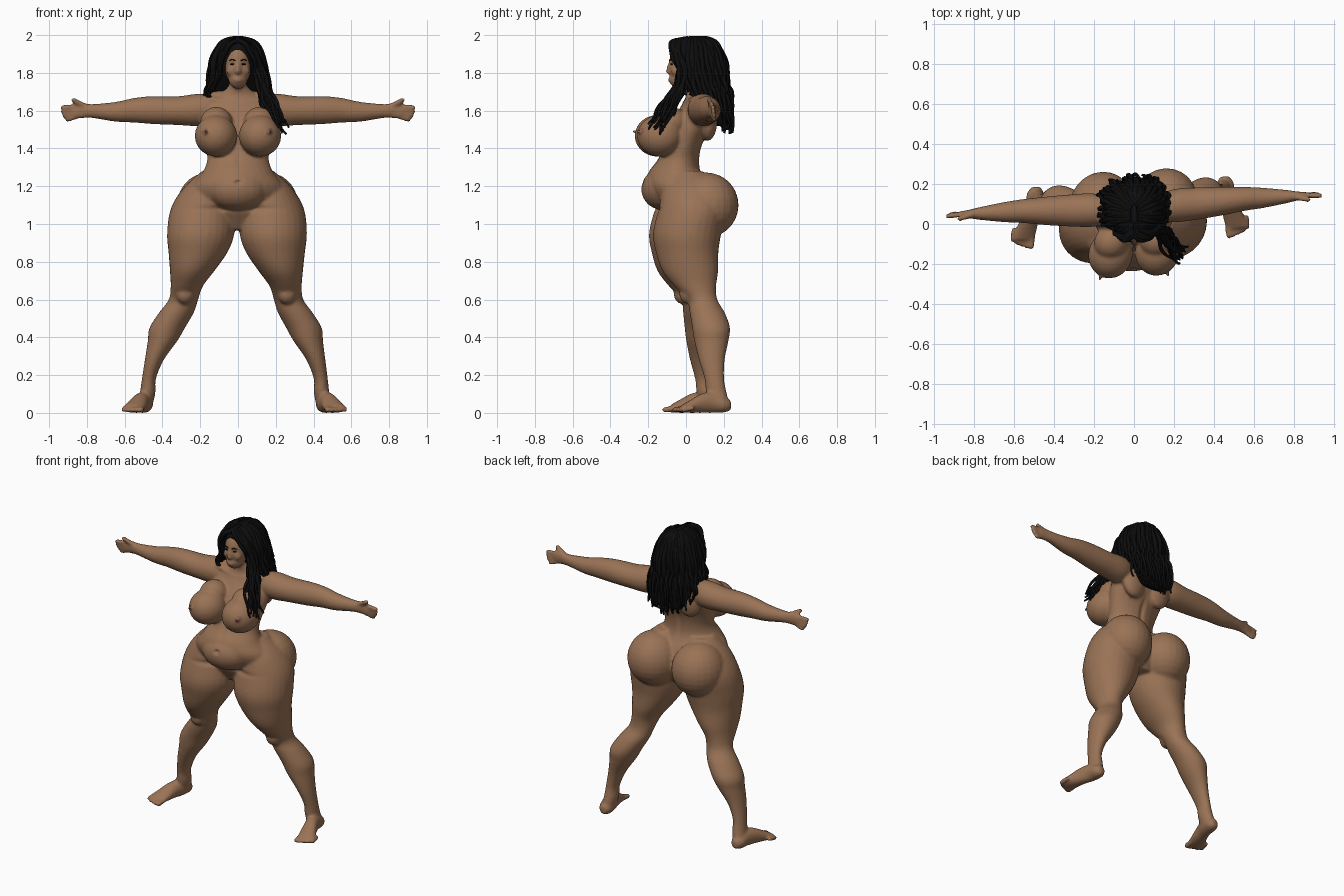
import bpy, bmesh, math, random
from mathutils import Vector

random.seed(4)
if "Cube" in bpy.data.objects:
    bpy.data.objects.remove(bpy.data.objects["Cube"])


def material(name, color):
    m = bpy.data.materials.new(name)
    m.use_nodes = True
    m.diffuse_color = (*color, 1)
    node = m.node_tree.nodes["Principled BSDF"]
    node.inputs["Base Color"].default_value = (*color, 1)
    node.inputs["Roughness"].default_value = 0.7
    return m


SKIN = material("brown skin", (0.32, 0.17, 0.092))
DARK_SKIN = material("darker skin", (0.24, 0.115, 0.07))
BLACK = material("black hair", (0.004, 0.004, 0.004))
X, Y, Z = Vector((1, 0, 0)), Vector((0, 1, 0)), Vector((0, 0, 1))


def spline(keys, steps=4):
    """Smooth interpolation through rows of numbers."""
    rows = [Vector(k) for k in keys]
    out = []
    for i in range(len(rows) - 1):
        a, b, c, d = rows[max(i - 1, 0)], rows[i], rows[i + 1], rows[min(i + 2, len(rows) - 1)]
        for k in range(steps):
            t = k / steps
            out.append(b + (c - a) * (t / 2) + (a * 2 - b * 5 + c * 4 - d) * (t * t / 2)
                       + (b * 3 - a - c * 3 + d) * (t ** 3 / 2))
    return out + [rows[-1]]


def skin(bm, sections, u, v, n):
    """Join elliptical sections (x, y, z, radius u, radius v) into a closed tube."""
    rings = []
    for x, y, z, ru, rv in sections:
        centre = Vector((x, y, z))
        angles = [math.tau * i / n for i in range(n)]
        rings.append([bm.verts.new(centre + u * (ru * math.cos(a)) + v * (rv * math.sin(a))) for a in angles])
    for r, s in zip(rings, rings[1:]):
        for i in range(n):
            j = (i + 1) % n
            bm.faces.new((r[i], r[j], s[j], s[i]))
    bm.faces.new(rings[0][::-1])
    bm.faces.new(rings[-1])


def loft(bm, keys, u, v, side=1):
    skin(bm, [(k[0] * side, *k[1:]) for k in spline(keys)], u, v, 28)


def blob(bm, centre, radii, side=1):
    x, y, z = centre
    rx, ry, rz = radii
    sections = []
    for i in range(15):
        a = math.pi * i / 14
        r = max(math.sin(a), .05)
        sections.append((x * side, y, z - rz * math.cos(a), rx * r, ry * r))
    skin(bm, sections, X, Y, 24)


def rod(bm, a, b, r, side):
    """Straight capsule from a to b."""
    a, b = Vector((a[0] * side, *a[1:])), Vector((b[0] * side, *b[1:]))
    axis = (b - a).normalized()
    u = axis.orthogonal().normalized()
    ends = [(a - axis * r, .2), (a - axis * r * .6, .8), (a, 1), (b, 1), (b + axis * r * .6, .8), (b + axis * r, .2)]
    skin(bm, [(*p, r * k, r * k) for p, k in ends], u, axis.cross(u), 10)


def finish(bm, name, *mats):
    bmesh.ops.recalc_face_normals(bm, faces=bm.faces)
    me = bpy.data.meshes.new(name)
    bm.to_mesh(me)
    bm.free()
    for m in mats:
        me.materials.append(m)
    me.polygons.foreach_set("use_smooth", [True] * len(me.polygons))
    ob = bpy.data.objects.new(name, me)
    bpy.context.collection.objects.link(ob)
    return ob


# Torso, neck and head
bm = bmesh.new()
loft(bm, [(0, .02, .97, .1, .09), (0, .01, 1.08, .25, .15), (0, -.04, 1.19, .25, .165),
          (0, -.06, 1.27, .19, .14), (0, -.04, 1.34, .163, .11), (0, -.015, 1.42, .175, .1),
          (0, .02, 1.52, .195, .115), (0, .06, 1.62, .19, .088), (0, .065, 1.68, .11, .065),
          (0, .045, 1.73, .052, .055), (0, .02, 1.8, .05, .05)], X, Y)
blob(bm, (0, -.1, 1.185), (.165, .137, .12))
blob(bm, (0, -.008, 1.84), (.07, .083, .115))
blob(bm, (0, -.036, 1.765), (.05, .052, .05))
blob(bm, (0, .05, 1.87), (.085, .1, .1))
rod(bm, (0, -.088, 1.845), (0, -.1, 1.808), .009, 1)
blob(bm, (0, -.093, 1.803), (.017, .012, .009))
blob(bm, (0, -.085, 1.768), (.024, .011, .006))
blob(bm, (0, -.083, 1.757), (.02, .012, .007))

LEG = [(.12, 0, 1.28, .07, .08), (.163, .02, 1.19, .125, .15), (.185, .02, 1.08, .168, .175),
       (.192, -.005, .95, .178, .18), (.205, -.005, .85, .156, .165), (.235, .01, .75, .117, .147),
       (.262, .035, .67, .085, .11), (.278, .07, .6, .078, .08), (.315, .095, .53, .092, .093),
       (.362, .113, .45, .094, .1), (.386, .113, .38, .078, .09), (.428, .113, .28, .05, .068),
       (.455, .125, .18, .037, .052), (.46, .135, .11, .041, .054), (.475, .15, .04, .042, .055)]
FOOT = [(.472, .212, .04, .02, .025), (.474, .18, .043, .042, .04), (.48, .12, .055, .045, .055),
        (.5, .06, .052, .046, .052), (.52, 0, .036, .054, .036), (.538, -.05, .022, .06, .021)]
ARM = [(.1, .07, 1.615, .06, .06), (.2, .08, 1.605, .083, .085), (.32, .085, 1.6, .08, .076),
       (.45, .09, 1.603, .07, .074), (.55, .095, 1.602, .06, .065), (.65, .095, 1.594, .05, .052),
       (.77, .095, 1.598, .032, .037), (.82, .095, 1.6, .022, .04), (.87, .095, 1.593, .016, .04)]

for s in (1, -1):
    # Limbs, toes and fingers
    loft(bm, LEG, X, Y, s)
    loft(bm, FOOT, X, Z, s)
    loft(bm, ARM, Y, Z, s)
    blob(bm, (.27, 0, .63), (.05, .05, .055), s)
    for i in range(5):
        toe = Vector((.494 + .023 * i, -.085 + .0024 * i * i, .016))
        rod(bm, toe + Vector((-.004, .05, .008)), toe, .0125 if i else .016, s)
    for i in range(4):
        root = (.85, .095, 1.622 - .018 * i)
        tip = (.93 - .003 * i * i, .09 + .004 * i, 1.617 - .022 * i)
        rod(bm, root, tip, .0125, s)
    rod(bm, (.8, .09, 1.62), (.87, .075, 1.655), .014, s)
    # Shoulder slope, collar bone, shoulder blade, chest and seat
    blob(bm, (.085, .075, 1.665), (.105, .05, .04), s)
    rod(bm, (.02, -.005, 1.64), (.17, .03, 1.665), .014, s)
    blob(bm, (.1, .11, 1.55), (.085, .05, .11), s)
    blob(bm, (.117, -.145, 1.467), (.112, .12, .11), s)
    blob(bm, (.115, -.085, 1.54), (.085, .085, .08), s)
    blob(bm, (.17, -.262, 1.49), (.009, .015, .009), s)
    blob(bm, (.158, .1, 1.1), (.163, .17, .172), s)
    # Cheeks and ears
    blob(bm, (.035, -.055, 1.81), (.027, .027, .028), s)
    blob(bm, (.074, .02, 1.83), (.012, .02, .032), s)

# Fuse the parts into one skin
source = finish(bm, "body_parts", SKIN)
remesh = source.modifiers.new("fuse", 'REMESH')
remesh.mode, remesh.voxel_size = 'VOXEL', .009
smooth = source.modifiers.new("soften", 'SMOOTH')
smooth.factor, smooth.iterations = .5, 4
fused = bpy.data.meshes.new_from_object(source.evaluated_get(bpy.context.evaluated_depsgraph_get()))
bpy.data.objects.remove(source)
bm = bmesh.new()
bm.from_mesh(fused)
bpy.data.meshes.remove(fused)

# Soft dents for navel, spine, midriff, eye sockets and belly fold: centre, falloff, depth along y
DENTS = [((0, -.235, 1.22), (.013, .05, .01), .022), ((0, .09, 1.38), (.014, .06, .1), -.012),
         ((0, -.13, 1.32), (.012, .06, .05), .008)]
for s in (1, -1):
    DENTS += [((s * .03, -.085, 1.847), (.016, .03, .01), .009),
              ((s * .1, -.12, 1.08), (.1, .08, .015), .012)]
for c, (wx, wy, wz), depth in DENTS:
    c = Vector(c)
    for v in bm.verts:
        x, y, z = v.co - c
        if abs(z) < 3 * wz and abs(x) < 3 * wx:
            v.co.y += depth * math.exp(-(x / wx) ** 2 - (y / wy) ** 2 - (z / wz) ** 2)
for f in bm.faces:
    x, y, z = f.verts[0].co
    f.material_index = int(y < -.2 and math.hypot(abs(x) - .17, z - 1.49) < .02)
# The pose is turned slightly about the spine
for v in bm.verts:
    x, y, z = v.co
    v.co = (x - .015 * max(0, 1.3 - z), y + .055 * x, max(z, 0))
finish(bm, "body", SKIN, DARK_SKIN)

# Eyes
for s, side in ((1, "left"), (-1, "right")):
    bm = bmesh.new()
    blob(bm, (.03, -.077, 1.846), (.013, .006, .0045), s)
    finish(bm, side + "_eye", BLACK)

# Hair mass behind the face
bm = bmesh.new()
loft(bm, [(0, .05, 1.99, .03, .04), (0, .055, 1.965, .085, .1), (0, .065, 1.9, .128, .132),
          (0, .08, 1.82, .14, .122), (0, .12, 1.72, .145, .09), (0, .165, 1.6, .13, .055),
          (0, .185, 1.52, .1, .035)], X, Y)
finish(bm, "hair_mass", BLACK)


def strands(name, paths, depth):
    """Wavy tapered locks along paths, as one curve."""
    cu = bpy.data.curves.new(name, 'CURVE')
    cu.dimensions, cu.bevel_depth, cu.bevel_resolution = '3D', depth, 1
    cu.use_fill_caps = True
    cu.materials.append(BLACK)
    for path, wave in paths:
        pts = spline(path, 6)
        phase = random.uniform(0, math.tau)
        sp = cu.splines.new('POLY')
        sp.points.add(len(pts) - 1)
        for i, (p, q) in enumerate(zip(sp.points, pts)):
            t = i / (len(pts) - 1)
            a = phase + t * 17
            p.co = (*(q + Vector((math.cos(a), math.sin(a), 0)) * wave * t), 1)
            p.radius = 1.1 - .65 * t ** 3
        sp.use_smooth = True
    ob = bpy.data.objects.new(name, cu)
    bpy.context.collection.objects.link(ob)


def jitter(path, amount):
    off = Vector([random.uniform(-amount, amount) for _ in range(3)])
    return [Vector(p) + off * (i / (len(path) - 1)) for i, p in enumerate(path)]


# Long locks around the back and sides
paths = []
for i in range(84):
    a = math.radians(-118 + 236 * i / 83)
    sx, cy = math.sin(a), math.cos(a)
    end = 1.5 + .17 * min(1, abs(a) / 1.7) ** 2
    path = [(.015 * sx, .05 + .05 * cy, 1.985), (.09 * sx, .06 + .1 * cy, 1.955),
            (.138 * sx, .065 + .135 * cy, 1.86), (.15 * sx, .08 + .13 * cy, 1.75),
            (.165 * sx, .095 + .125 * cy, 1.68), (.15 * sx, .1 + .125 * cy, end)]
    paths.append((jitter(path, .025), .011))
strands("back_hair_locks", paths, .0125)

# Locks swept from the parting to frame the face
paths = []
for s in (1, -1):
    for i in range(10):
        k = i * .007
        path = [(0, -.055 + k, 1.972 + k * .2), (s * .045, -.082 + k, 1.95), (s * .088, -.06 + k, 1.88),
                (s * .108, -.025 + k, 1.79), (s * .165, k, 1.69)]
        paths.append((jitter(path, .015), .009))
strands("face_framing_locks", paths, .012)

# Heavy lock falling over the left of the chest
path = [(.02, -.03, 1.975), (.085, -.045, 1.91), (.115, -.02, 1.81), (.14, -.04, 1.7),
        (.17, -.1, 1.61), (.215, -.145, 1.51)]
strands("chest_hair_lock", [(jitter(path, .045), .012) for _ in range(26)], .0115)

# Eyebrows
strands("eyebrows", [([(s * .014, -.088, 1.864), (s * .03, -.085, 1.871), (s * .047, -.073, 1.864)], 0)
                     for s in (1, -1)], .003)
